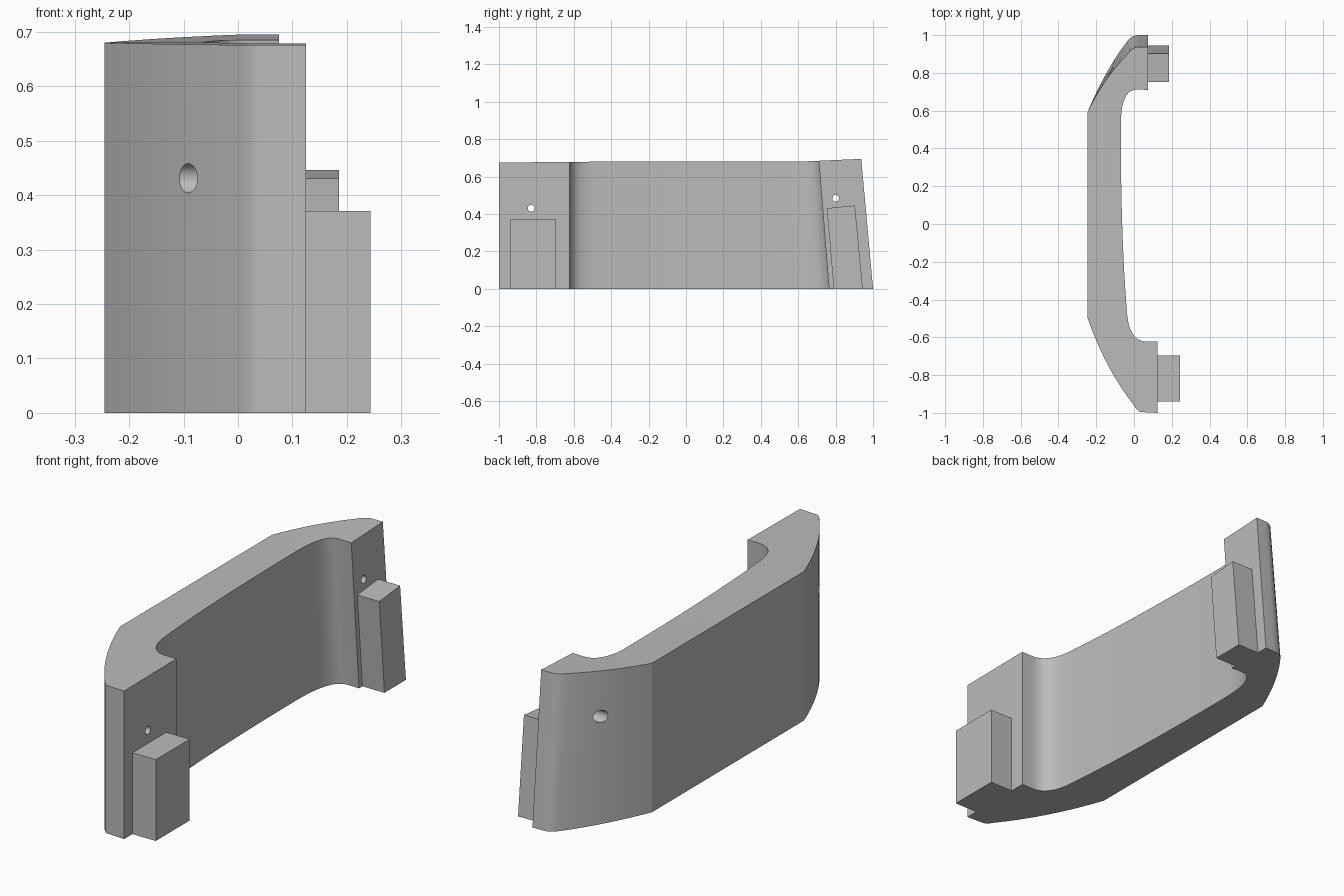
import bpy, bmesh, math
from mathutils import Vector

cube = bpy.data.objects.get("Cube")
if cube:
    bpy.data.objects.remove(cube, do_unlink=True)

grey = bpy.data.materials.new("plain grey")
grey.use_nodes = True
COLOUR = (0.5, 0.5, 0.5, 1)
grey.diffuse_color = COLOUR
grey.node_tree.nodes["Principled BSDF"].inputs["Base Color"].default_value = COLOUR

HEIGHT = 0.68
FRONT_BEND, BACK_BEND = -0.5, 0.595


def curve(a, ctrl, b, n=10):
    """Points of a quadratic curve, leaving out its last point."""
    a, c, b = Vector(a), Vector(ctrl), Vector(b)
    return [a * (1 - t) ** 2 + c * 2 * t * (1 - t) + b * t * t
            for t in (i / n for i in range(n))]


def loft(name, bottom, top):
    """Solid between two matching rings of 3D points."""
    bm = bmesh.new()
    low = [bm.verts.new(p) for p in bottom]
    high = [bm.verts.new(p) for p in top]
    n = len(low)
    bm.faces.new(low[::-1])
    bm.faces.new(high)
    for i in range(n):
        j = (i + 1) % n
        bm.faces.new((low[i], low[j], high[j], high[i]))
    bmesh.ops.recalc_face_normals(bm, faces=bm.faces)
    mesh = bpy.data.meshes.new(name)
    bm.to_mesh(mesh)
    bm.free()
    mesh.materials.append(grey)
    obj = bpy.data.objects.new(name, mesh)
    bpy.context.collection.objects.link(obj)
    return obj


def outline(outer_knee, outer_ctrl, tip, end_y, shift):
    """Handle section; the back end varies between bottom and top."""
    pts = curve((-0.245, FRONT_BEND), (-0.15, -0.77), (0, -0.96))
    pts += curve((0, -0.96), (0.02, -0.995), (0.045, -0.998), 5)
    pts += [Vector((0.125, -1)), Vector((0.125, -0.622))]
    pts += curve((0.06, -0.622), (-0.02, -0.615), (-0.035, -0.49))
    pts += curve((-0.035, -0.49), (-0.07, -0.1), (-0.07, 0.525))
    pts += curve((-0.07, 0.525), (-0.07, 0.712 + shift), (0.015, 0.712 + shift))
    pts += [Vector((0.015, 0.712 + shift)), Vector((0.075, 0.71 + shift)),
            Vector((0.075, end_y))]
    pts += curve((0.025, end_y), tip, outer_knee, 5)
    pts += curve(outer_knee, outer_ctrl, (-0.245, BACK_BEND))
    pts.append(Vector((-0.245, BACK_BEND)))
    return pts


# Curved handle body with its leaning back end
base = outline((-0.03, 0.975), (-0.15, 0.82), (-0.01, 1.0), 1.0, 0.055)
crown = outline((-0.035, 0.9), (-0.16, 0.77), (-0.005, 0.938), 0.937, 0)
body = loft("handle_body", [(*p, 0) for p in base], [(*p, HEIGHT) for p in crown])

# Slope the top gently beyond each bend
bm = bmesh.new()
bm.from_mesh(body.data)
for y in (FRONT_BEND, BACK_BEND):
    bmesh.ops.bisect_plane(bm, geom=bm.verts[:] + bm.edges[:] + bm.faces[:],
                           dist=0.0005, plane_co=(0, y, 0), plane_no=(0, 1, 0))
for v in bm.verts:
    if v.co.z > HEIGHT - 0.001:
        v.co.z += max(0, v.co.y - BACK_BEND) * 0.044
        v.co.z -= max(0, FRONT_BEND - v.co.y) * 0.009
bm.to_mesh(body.data)
bm.free()


def bore(y, z, radius, x0, x1):
    """Cut a round hole along x."""
    bpy.ops.mesh.primitive_cylinder_add(
        vertices=32, radius=radius, depth=x1 - x0,
        location=((x0 + x1) / 2, y, z), rotation=(0, math.pi / 2, 0))
    cutter = bpy.context.object
    cutter.hide_render = True
    cutter.data.materials.append(grey)
    cut = body.modifiers.new("hole", "BOOLEAN")
    cut.operation, cut.solver, cut.object = "DIFFERENCE", "EXACT", cutter
    bpy.context.view_layer.objects.active = body
    bpy.ops.object.modifier_apply(modifier=cut.name)
    bpy.data.objects.remove(cutter, do_unlink=True)


# Screw holes, wider on the outer side
for y, z in ((-0.828, 0.431), (0.8, 0.485)):
    bore(y, z, 0.027, -0.4, 0.0)
    bore(y, z, 0.018, -0.4, 0.3)

bpy.ops.object.select_all(action="DESELECT")
body.select_set(True)
bpy.context.view_layer.objects.active = body
bpy.ops.object.shade_smooth_by_angle(angle=math.radians(16))


def block(name, x0, x1, low, high):
    """Mounting block; low and high hold (y, z) pairs, near then far."""
    def ring(ends):
        (ya, za), (yb, zb) = ends
        return [(x0, ya, za), (x1, ya, za), (x1, yb, zb), (x0, yb, zb)]
    loft(name, ring(low), ring(high))


# Mounting blocks on the two inner pads
block("front_mounting_block", 0.12, 0.243,
      ((-0.94, 0), (-0.695, 0)), ((-0.94, 0.371), (-0.695, 0.371)))
block("back_mounting_block", 0.07, 0.186,
      ((0.79, 0), (0.945, 0)), ((0.753, 0.431), (0.903, 0.446)))
